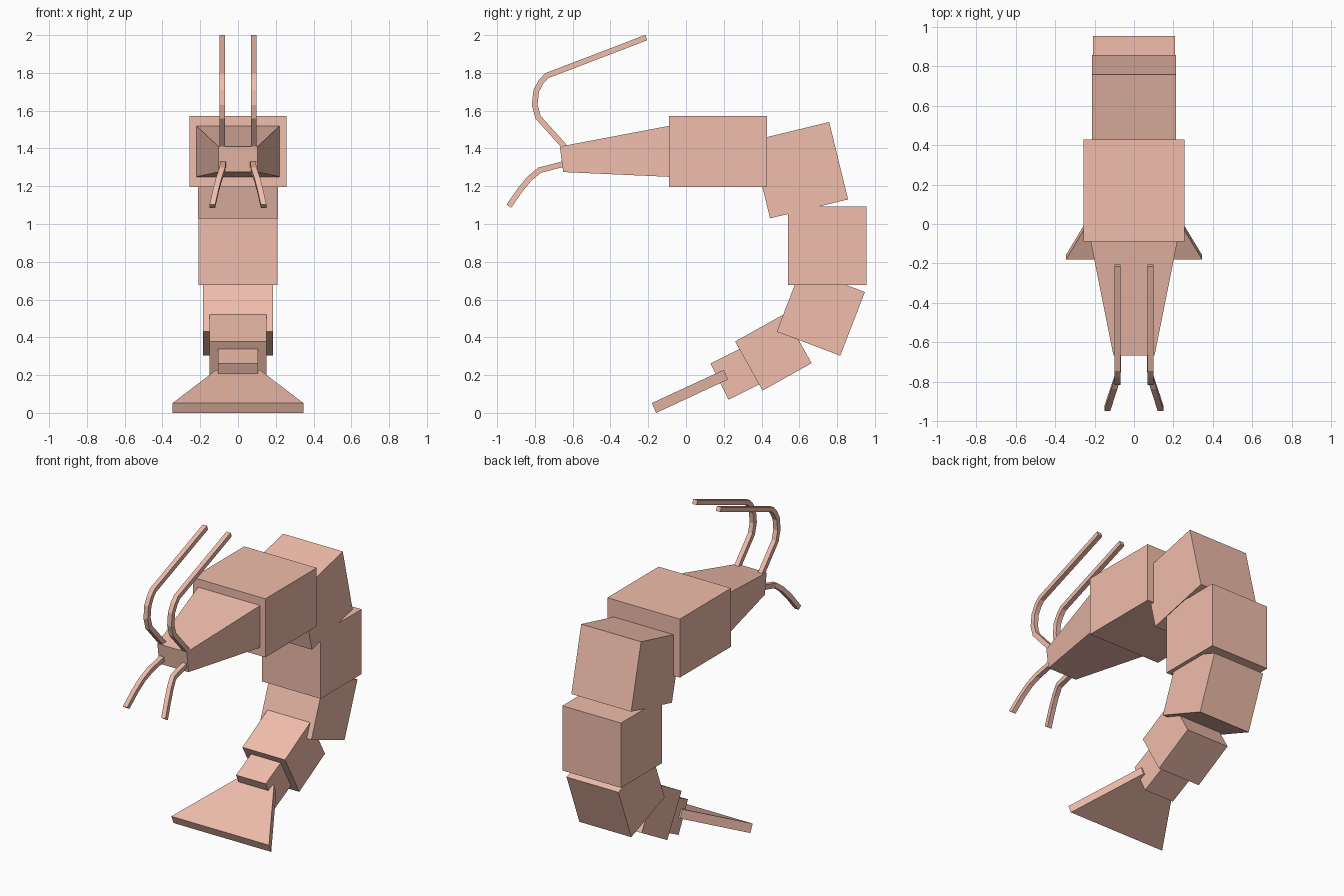
import bpy, bmesh
from mathutils import Vector

if "Cube" in bpy.data.objects:
    bpy.data.objects.remove(bpy.data.objects["Cube"])

shell = bpy.data.materials.new("shell_pink")
shell.diffuse_color = (0.87, 0.51, 0.41, 1)
shell.use_nodes = True
shell.node_tree.nodes["Principled BSDF"].inputs["Base Color"].default_value = shell.diffuse_color


def finish(name, bm):
    bmesh.ops.recalc_face_normals(bm, faces=bm.faces)
    mesh = bpy.data.meshes.new(name)
    bm.to_mesh(mesh)
    bm.free()
    mesh.materials.append(shell)
    obj = bpy.data.objects.new(name, mesh)
    bpy.context.collection.objects.link(obj)
    return obj


def bridge_rings(name, rings):
    """Skin a row of four-point rings and cap both ends."""
    bm = bmesh.new()
    loops = [[bm.verts.new(p) for p in ring] for ring in rings]
    for a, b in zip(loops, loops[1:]):
        for i in range(4):
            j = (i + 1) % 4
            bm.faces.new((a[i], a[j], b[j], b[i]))
    bm.faces.new(loops[0])
    bm.faces.new(loops[-1])
    return finish(name, bm)


def wedge(name, ends):
    """Two ends, each (half width, (y, z) upper, (y, z) lower)."""
    return bridge_rings(name, [[(-w, *up), (w, *up), (w, *lo), (-w, *lo)]
                               for w, up, lo in ends])


def block(name, half_width, a, b, c):
    """Box from three consecutive (y, z) corners of its side outline."""
    d = (a[0] + c[0] - b[0], a[1] + c[1] - b[1])
    return wedge(name, [(half_width, a, b), (half_width, d, c)])


def feeler(name, path, side, r=0.015):
    """Square rod with mitred bends following (x, y, z) points."""
    pts = [Vector((x * side, y, z)) for x, y, z in path]
    rings = []
    for i, p in enumerate(pts):
        d0 = (p - pts[max(i - 1, 0)])
        d1 = (pts[min(i + 1, len(pts) - 1)] - p)
        t0 = (d0 if i else d1).normalized()
        t1 = (d1 if i < len(pts) - 1 else d0).normalized()
        t = (t0 + t1).normalized()
        n = Vector((0, -t.z, t.y)).normalized() * r / max(t.dot(t0), 0.5)
        u = Vector((r, 0, 0))
        rings.append([p + u + n, p - u + n, p - u - n, p + u - n])
    return bridge_rings(name, rings)


# Head and main body
wedge("head", [(0.104, (-0.668, 1.41), (-0.65, 1.275)),
               (0.228, (-0.05, 1.527), (-0.05, 1.248))])
block("body", 0.257, (-0.09, 1.572), (-0.09, 1.197), (0.43, 1.197))

# Curled abdomen segments
segments = [
    (0.212, (0.345, 1.44), (0.445, 1.03), (0.858, 1.13)),
    (0.208, (0.54, 1.093), (0.54, 0.678), (0.955, 0.678)),
    (0.184, (0.61, 0.767), (0.48, 0.43), (0.817, 0.303)),
    (0.151, (0.26, 0.378), (0.405, 0.118), (0.665, 0.263)),
    (0.105, (0.13, 0.262), (0.225, 0.07), (0.415, 0.165)),
]
for i, seg in enumerate(segments, 1):
    block(f"abdomen_segment_{i}", *seg)

# Flared tail fan
wedge("tail_fan", [(0.346, (-0.181, 0.052), (-0.158, 0.0)),
                   (0.115, (0.2, 0.228), (0.223, 0.177))])

# Long upper and short lower feelers, mirrored
upper = [(0.084, y, z) for y, z in
         [(-0.63, 1.395), (-0.783, 1.565), (-0.801, 1.63), (-0.793, 1.705),
          (-0.768, 1.752), (-0.738, 1.785), (-0.21, 1.987)]]
lower = [(0.079, -0.63, 1.322), (0.083, -0.775, 1.285), (0.099, -0.826, 1.243),
         (0.116, -0.877, 1.182), (0.136, -0.938, 1.094)]
for label, side in (("left", -1), ("right", 1)):
    feeler(f"upper_feeler_{label}", upper, side)
    feeler(f"lower_feeler_{label}", lower, side)
